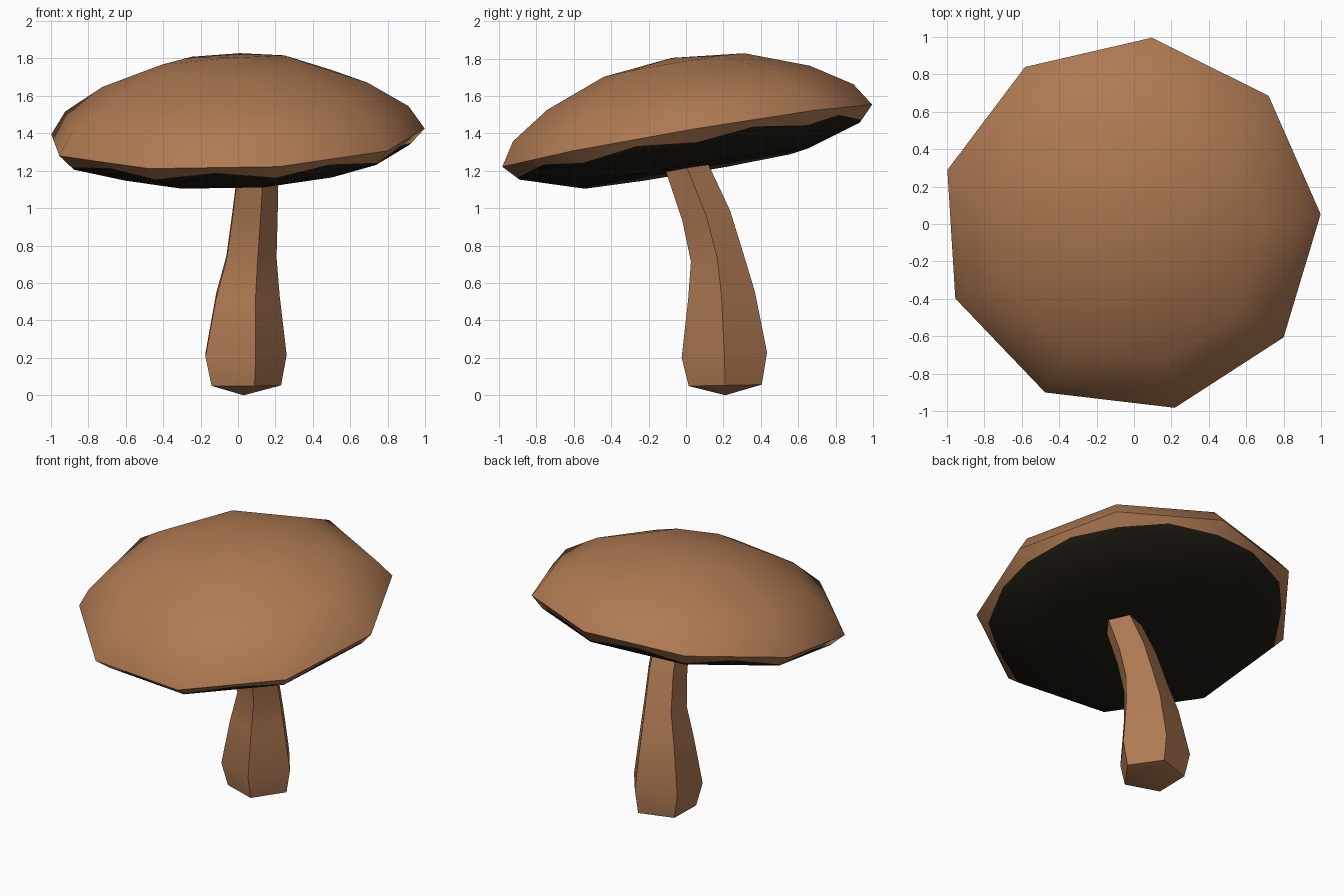
import bpy, bmesh, math
from mathutils import Vector, Matrix

if "Cube" in bpy.data.objects:
    bpy.data.objects.remove(bpy.data.objects["Cube"])


def material(name, col):
    m = bpy.data.materials.new(name)
    m.diffuse_color = (*col, 1)
    m.use_nodes = True
    m.node_tree.nodes["Principled BSDF"].inputs["Base Color"].default_value = m.diffuse_color
    return m


BROWN = material("warm brown", (0.43, 0.195, 0.085))
DARK = material("dark gills", (0.014, 0.011, 0.007))


def loft(name, rings, mats, start=None, end=None, dark_from=None, angle=45):
    """Skin a list of point rings, closing each end with a fan to a tip."""
    bm = bmesh.new()
    vs = [[bm.verts.new(p) for p in ring] for ring in rings]
    n = len(vs[0])
    for k in range(len(vs) - 1):
        for i in range(n):
            j = (i + 1) % n
            f = bm.faces.new((vs[k][i], vs[k][j], vs[k + 1][j], vs[k + 1][i]))
            if dark_from is not None and k >= dark_from:
                f.material_index = 1
    for tip, ring, flip in ((start, vs[0], True), (end, vs[-1], False)):
        if tip is None:
            continue
        t = bm.verts.new(tip)
        for i in range(n):
            a, b = ring[i], ring[(i + 1) % n]
            f = bm.faces.new((b, a, t) if flip else (a, b, t))
            if dark_from is not None:
                f.material_index = 1
    me = bpy.data.meshes.new(name)
    bm.to_mesh(me)
    bm.free()
    for m in mats:
        me.materials.append(m)
    ob = bpy.data.objects.new(name, me)
    bpy.context.collection.objects.link(ob)
    bpy.ops.object.select_all(action='DESELECT')
    ob.select_set(True)
    bpy.context.view_layer.objects.active = ob
    bpy.ops.object.shade_smooth_by_angle(angle=math.radians(angle))
    return ob


# Tilted frame of the cap
R = 1.02
tilt = (Matrix.Translation((-0.02, -0.003, 1.38))
        @ Matrix.Rotation(math.atan(0.17), 4, 'X')
        @ Matrix.Rotation(-math.atan(0.035), 4, 'Y'))


def cap_point(step, r, h):
    """Point on a nine-sided ring; half steps lie mid-edge."""
    if step % 1:
        r *= math.cos(math.pi / 9)
    a = math.radians(3.5 + 40 * step)
    return tilt @ Vector((R * r * math.cos(a), R * r * math.sin(a), h))


# Cap top: faceted dome
dome = [(1, 0), (0.92, 0.125), (0.71, 0.262), (0.38, 0.388)]
loft("cap_top", [[cap_point(i, r, h) for i in range(9)] for r, h in dome],
     [BROWN], end=tilt @ Vector((0, 0, 0.43)), angle=50)

# Cap underside: brown lip with a rounded edge, then dark flat gills
under = [(1, 0), None, (0.92, -0.083), (0.63, -0.172)]
rings = []
for p in under:
    ring = []
    for i in range(18):
        if p:
            r, h = p
        else:
            t = 0.42 if i % 2 else 0.85
            r, h = 1 - 0.08 * t, -0.083 * t
        ring.append(cap_point(i / 2, r, h))
    rings.append(ring[::-1])
loft("cap_underside", rings, [BROWN, DARK],
     end=tilt @ Vector((0, 0, -0.172)), dark_from=1, angle=50)

# Stem: bent five-sided tube (centre x, y, z, radius, ring slope along y)
stem = [(0.025, 0.21, 0.053, 0.205, 0.02),
        (0.02, 0.205, 0.215, 0.24, 0.06),
        (0.035, 0.19, 0.53, 0.188, 0.12),
        (0.058, 0.167, 0.735, 0.148, 0.14),
        (0.078, 0.108, 0.96, 0.134, 0.22),
        (0.098, 0.006, 1.215, 0.119, 0.18),
        (0.10, -0.01, 1.26, 0.115, 0.18)]
rings = []
for x, y, z, r, s in stem:
    ring = []
    for i in range(5):
        a = math.tau * i / 5
        dy = r * math.sin(a)
        ring.append((x + r * math.cos(a), y + dy, z + s * dy))
    rings.append(ring)
loft("stem", rings, [BROWN], start=(0.03, 0.21, 0), end=(0.10, -0.01, 1.27))
